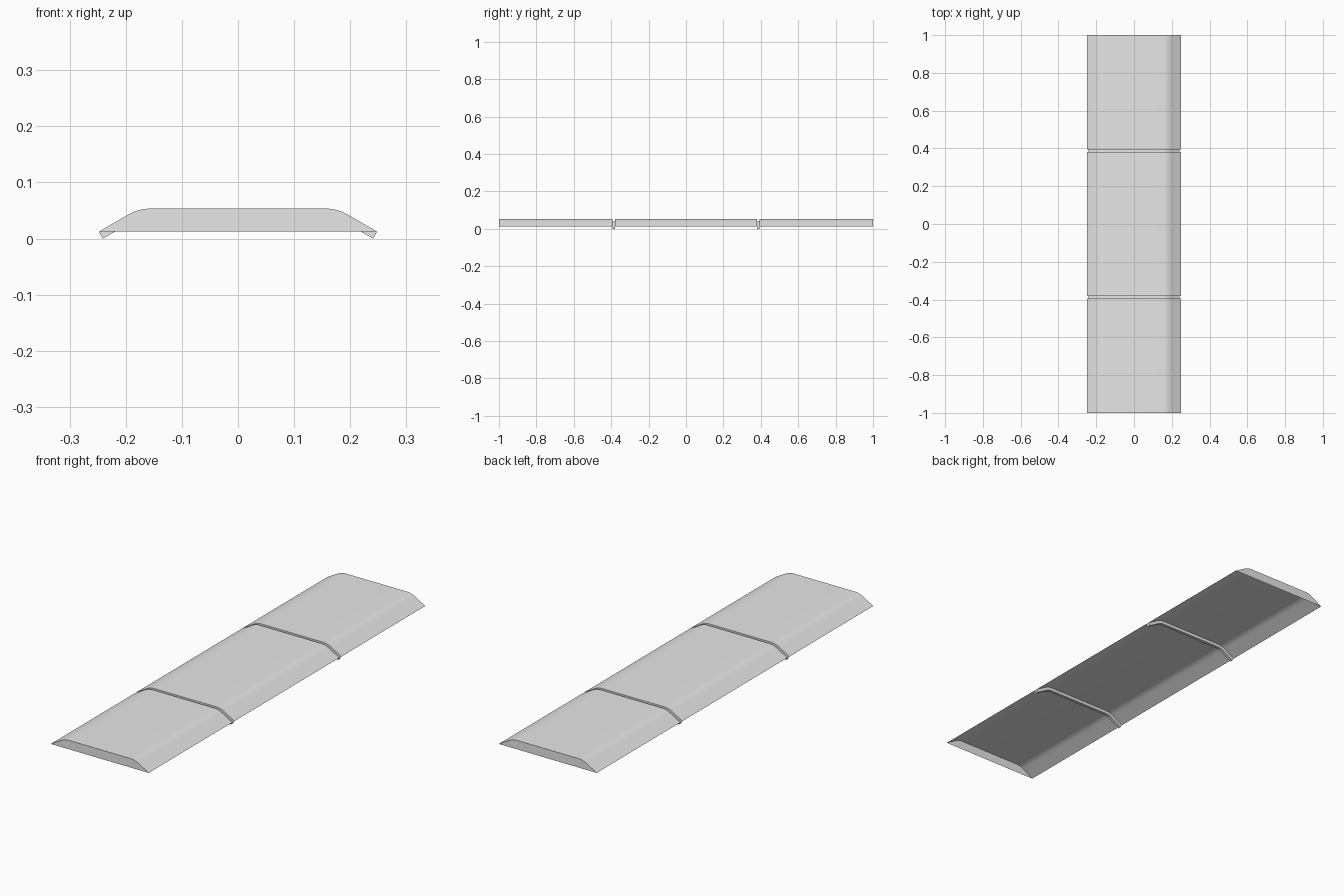
import bpy, bmesh, math

cube = bpy.data.objects.get("Cube")
if cube:
    bpy.data.objects.remove(cube, do_unlink=True)

HALF, EDGE_Z, TOP_Z = 0.248, 0.0125, 0.0535
SLOPE = math.radians(30)
RADIUS, DEPTH, STEPS = 0.08, 0.0145, 8
GROOVE_IN, GROOVE_OUT = 0.38, 0.394

grey = bpy.data.materials.new("light_grey")
grey.use_nodes = True
grey.diffuse_color = (0.8, 0.8, 0.8, 1)
grey.node_tree.nodes["Principled BSDF"].inputs["Base Color"].default_value = (0.8, 0.8, 0.8, 1)


def profile(inset):
    """Cross-section from -x to +x: slope, rounded shoulder, flat top, pushed in by inset."""
    corner = HALF - (TOP_Z - EDGE_Z) / math.tan(SLOPE)
    cx = corner - RADIUS * math.tan(SLOPE / 2)
    cz = TOP_Z - RADIUS
    r = RADIUS - inset
    right = []
    for i in range(STEPS + 1):
        a = SLOPE * i / STEPS
        right.append((cx + r * math.sin(a), cz + r * math.cos(a)))
    right.append((HALF - inset * math.sin(SLOPE), EDGE_Z - inset * math.cos(SLOPE)))
    return [(-x, z) for x, z in reversed(right)] + right


def build(name, rings, caps=()):
    """Loft open sheet through (y, inset) rings, closing the listed rings with an end face."""
    bm = bmesh.new()
    rows = [[bm.verts.new((x, y, z)) for x, z in profile(inset)] for y, inset in rings]
    for a, b in zip(rows, rows[1:]):
        for i in range(len(a) - 1):
            bm.faces.new((a[i], a[i + 1], b[i + 1], b[i]))
    for c in caps:
        bm.faces.new(rows[c] if c else list(reversed(rows[c])))
    bm.normal_update()
    for f in bm.faces:
        # Sheets face upward, end faces face outward
        if f.normal.z < -0.1 or (abs(f.normal.z) < 0.1 and len(f.verts) > 4
                                 and f.normal.y * f.calc_center_median().y < 0):
            f.normal_flip()
    mesh = bpy.data.meshes.new(name)
    bm.to_mesh(mesh)
    bm.free()
    mesh.materials.append(grey)
    obj = bpy.data.objects.new(name, mesh)
    bpy.context.collection.objects.link(obj)
    bpy.ops.object.select_all(action='DESELECT')
    obj.select_set(True)
    bpy.context.view_layer.objects.active = obj
    bpy.ops.object.shade_smooth_by_angle(angle=math.radians(30))
    return obj


# Three shell panels, open underneath
build("middle_panel", [(-GROOVE_IN, 0), (GROOVE_IN, 0)])
build("front_panel", [(-1, 0), (-GROOVE_OUT, 0)], caps=(0,))
build("back_panel", [(GROOVE_OUT, 0), (1, 0)], caps=(1,))

# Sunken channels between the panels
for name, y0, y1 in (("front_groove", -GROOVE_OUT, -GROOVE_IN),
                     ("back_groove", GROOVE_IN, GROOVE_OUT)):
    build(name, [(y0, 0), (y0, DEPTH), (y1, DEPTH), (y1, 0)])
